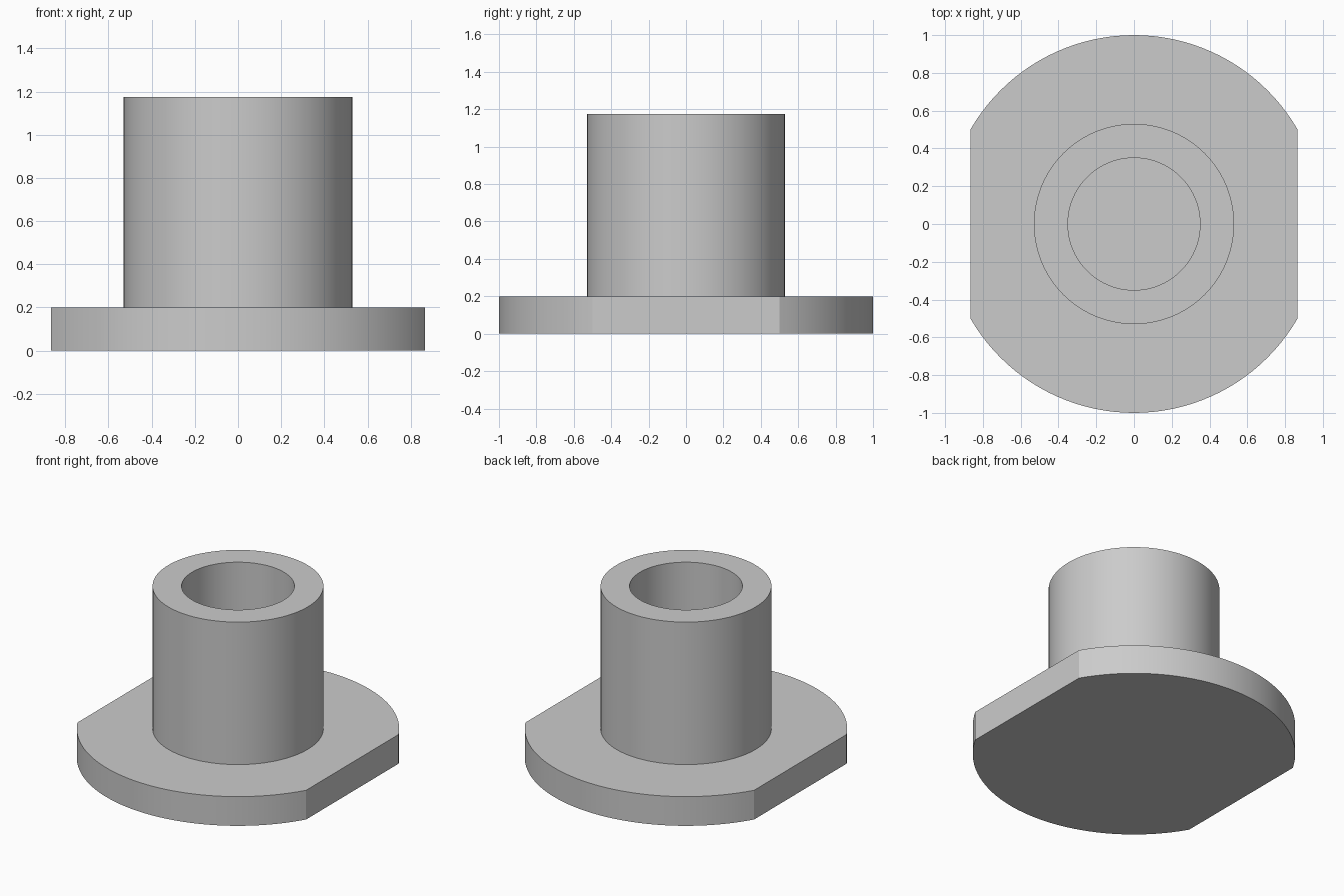
import bpy
import bmesh
from math import sin, cos, radians, tau

FLANGE_R, FLANGE_H = 1.0, 0.2
COLLAR_R, BORE_R, TOP = 0.53, 0.35, 1.175
SEGMENTS = 96

cube = bpy.data.objects.get("Cube")
if cube:
    bpy.data.objects.remove(cube, do_unlink=True)

grey = bpy.data.materials.new("plain grey")
grey.use_nodes = True
colour = (0.6, 0.6, 0.6, 1)
grey.diffuse_color = colour
grey.node_tree.nodes["Principled BSDF"].inputs["Base Color"].default_value = colour


def finish(bm, name):
    """Turn a bmesh into a smooth-shaded object with sharp rims."""
    bmesh.ops.recalc_face_normals(bm, faces=bm.faces)
    mesh = bpy.data.meshes.new(name)
    bm.to_mesh(mesh)
    bm.free()
    mesh.materials.append(grey)
    obj = bpy.data.objects.new(name, mesh)
    bpy.context.collection.objects.link(obj)
    bpy.ops.object.select_all(action="DESELECT")
    obj.select_set(True)
    bpy.context.view_layer.objects.active = obj
    bpy.ops.object.shade_smooth_by_angle(angle=radians(25))
    return obj


# Flange: disc with a flat on each side, extruded upwards
bm = bmesh.new()
steps = 40
angles = [radians(start + 120 * i / steps)
          for start in (30, 210) for i in range(steps + 1)]
base = bm.faces.new([bm.verts.new((FLANGE_R * cos(a), FLANGE_R * sin(a), 0))
                     for a in angles])
result = bmesh.ops.extrude_face_region(bm, geom=[base], use_keep_orig=True)
raised = [v for v in result["geom"] if isinstance(v, bmesh.types.BMVert)]
bmesh.ops.translate(bm, verts=raised, vec=(0, 0, FLANGE_H))
finish(bm, "flange")

# Collar: hollow tube standing on the flange, which closes the bore
bm = bmesh.new()
profile = [(COLLAR_R, FLANGE_H), (COLLAR_R, TOP), (BORE_R, TOP), (BORE_R, FLANGE_H)]
rings = [[bm.verts.new((r * cos(tau * i / SEGMENTS), r * sin(tau * i / SEGMENTS), z))
          for i in range(SEGMENTS)] for r, z in profile]
for lower, upper in zip(rings, rings[1:] + rings[:1]):
    for i in range(SEGMENTS):
        j = (i + 1) % SEGMENTS
        bm.faces.new((lower[i], lower[j], upper[j], upper[i]))
finish(bm, "collar")
